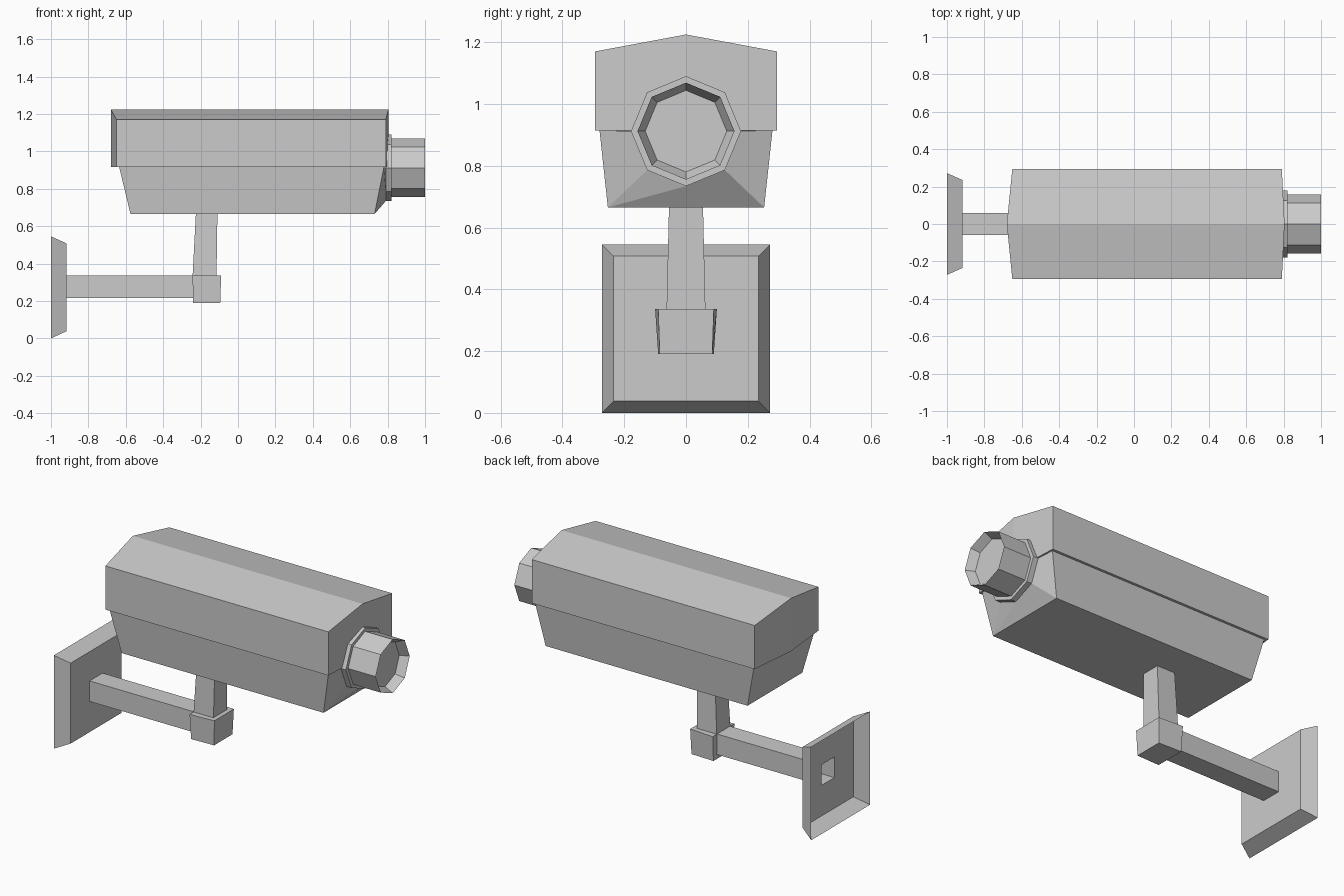
import bpy
import math

if "Cube" in bpy.data.objects:
    bpy.data.objects.remove(bpy.data.objects["Cube"], do_unlink=True)

grey = bpy.data.materials.new("light grey")
grey.use_nodes = True
COLOUR = (0.6, 0.6, 0.6, 1)
grey.diffuse_color = COLOUR
grey.node_tree.nodes["Principled BSDF"].inputs["Base Color"].default_value = COLOUR


def build(name, verts, faces):
    mesh = bpy.data.meshes.new(name)
    mesh.from_pydata(verts, [], faces)
    mesh.materials.append(grey)
    obj = bpy.data.objects.new(name, mesh)
    bpy.context.collection.objects.link(obj)
    return obj


def loft(name, rings, start=True, end=True):
    """Skin equal rings in order, with optional caps."""
    n = len(rings[0])
    faces = []
    for r in range(len(rings) - 1):
        a, b = r * n, (r + 1) * n
        for i in range(n):
            j = (i + 1) % n
            faces.append((a + i, a + j, b + j, b + i))
    if start:
        faces.append(tuple(reversed(range(n))))
    if end:
        last = (len(rings) - 1) * n
        faces.append(tuple(range(last, last + n)))
    return build(name, [v for ring in rings for v in ring], faces)


def rect_x(x, half_y, z0, z1):
    return [(x, -half_y, z0), (x, half_y, z0), (x, half_y, z1), (x, -half_y, z1)]


def rect_z(z, x0, x1, y0, y1=None):
    y1 = y0 if y1 is None else y1
    return [(x0, -y0, z), (x1, -y1, z), (x1, y1, z), (x0, y0, z)]


LENS_Z = 0.912


def octagon(x, radius):
    return [(x, radius * math.cos(k * math.pi / 4), LENS_Z + radius * math.sin(k * math.pi / 4))
            for k in range(8)]


# Wall plate, hollow at the back, with an opening into the arm
arm_start = rect_x(-0.917, 0.06, 0.217, 0.337)
loft("wall_plate", [rect_x(-1, 0.272, 0, 0.545), rect_x(-0.917, 0.235, 0.038, 0.508), arm_start],
     start=False, end=False)
loft("arm", [arm_start, rect_x(-0.23, 0.06, 0.217, 0.337)], start=False)

# Elbow block and upright post
loft("elbow", [rect_z(0.19, -0.24, -0.095, 0.09, 0.085), rect_z(0.337, -0.243, -0.09, 0.1, 0.09)])
loft("post", [rect_z(0.33, -0.243, -0.115, 0.063), rect_z(0.67, -0.225, -0.11, 0.055)])

# Hood with a ridged roof and slightly pointed ends
profile = [(0, 0.915), (0.295, 0.915), (0.295, 1.17), (0, 1.225), (-0.295, 1.17), (-0.295, 0.915)]
back = [(-0.68 + 0.1 * abs(y), y, z) for y, z in profile]
front = [(0.805 - 0.05 * abs(y), y, z) for y, z in profile]
hood_faces = [(i, (i + 1) % 6, (i + 1) % 6 + 6, i + 6) for i in range(6)]
hood_faces += [(3, 2, 1, 0), (5, 4, 3, 0), (6, 7, 8, 9), (6, 9, 10, 11)]
build("hood", back + front, hood_faces)

# Lower housing, whose front facets rise to the lens collar
lower_half = [octagon(0.79, 0.178)[k] for k in (4, 5, 6, 7, 0)]
housing = [(-0.575, -0.253, 0.665), (-0.575, 0.253, 0.665), (-0.635, 0.28, 0.915), (-0.635, -0.28, 0.915),
           (0.73, -0.253, 0.665), (0.73, 0.253, 0.665), (0.78, 0.28, 0.915), (0.78, -0.28, 0.915)]
build("lower_housing", housing + lower_half,
      [(3, 2, 1, 0), (0, 1, 5, 4), (1, 2, 6, 5), (3, 0, 4, 7), (2, 3, 7, 8, 12, 6),
       (7, 4, 9, 8), (4, 10, 9), (4, 5, 11, 10), (5, 6, 12, 11), (8, 9, 10, 11, 12)])

# Lens collar and barrel with a recessed glass
loft("lens_collar", [octagon(0.76, 0.178), octagon(0.822, 0.178)])
loft("lens_barrel", [octagon(0.81, 0.157), octagon(1.0, 0.157), octagon(0.95, 0.132)])
